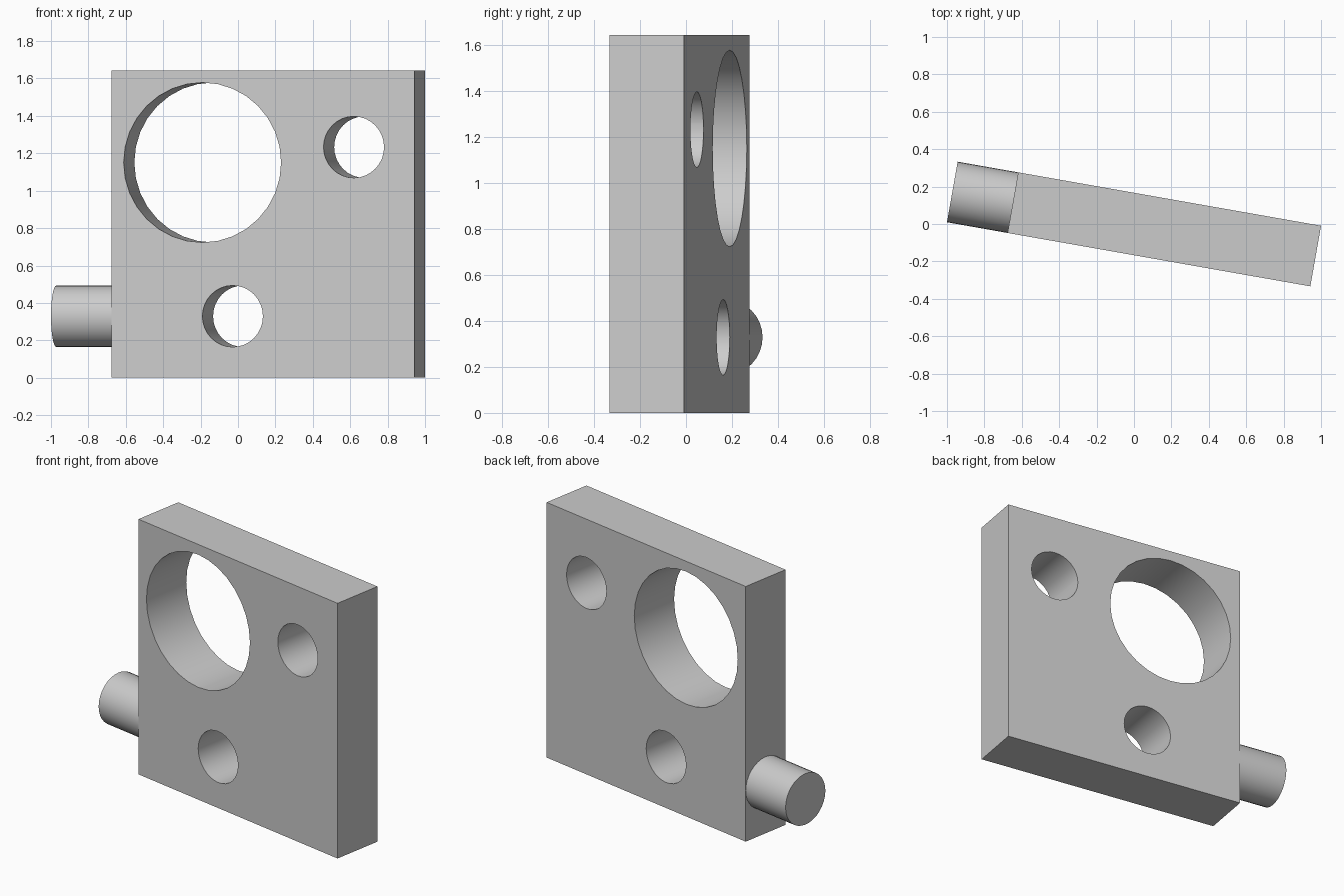
import bpy
from math import radians, pi
from mathutils import Matrix

cube = bpy.data.objects.get("Cube")
if cube:
    bpy.data.objects.remove(cube, do_unlink=True)

U = 0.3288                       # plate thickness, the module of the design
TURN = Matrix.Rotation(radians(-10), 4, 'Z')

grey = bpy.data.materials.new("plain_grey")
grey.use_nodes = True
colour = (0.6, 0.6, 0.6, 1)
grey.diffuse_color = colour
grey.node_tree.nodes["Principled BSDF"].inputs["Base Color"].default_value = colour


def finish(obj, name):
    obj.name = name
    obj.data.name = name
    obj.data.materials.clear()
    obj.data.materials.append(grey)
    return obj


def cylinder(name, radius, length, location, rotation):
    bpy.ops.mesh.primitive_cylinder_add(
        vertices=32, radius=radius * U, depth=length * U,
        location=[c * U for c in location], rotation=rotation)
    return finish(bpy.context.object, name)


# Square plate
bpy.ops.mesh.primitive_cube_add(size=1, location=(U / 2, 0, 2.5 * U))
plate = finish(bpy.context.object, "plate")
plate.scale = (5 * U, U, 5 * U)
bpy.ops.object.transform_apply(location=True, rotation=True, scale=True)

# Round through holes: x, z, radius
for x, z, radius in ((-0.5, 3.5, 1.3), (2, 3.75, 0.5), (0, 1, 0.5)):
    cutter = cylinder("hole_cutter", radius, 2, (x, 0, z), (pi / 2, 0, 0))
    cutter.hide_render = True
    cut = plate.modifiers.new("hole", 'BOOLEAN')
    cut.operation = 'DIFFERENCE'
    cut.solver = 'EXACT'
    cut.object = cutter
    bpy.context.view_layer.objects.active = plate
    bpy.ops.object.modifier_apply(modifier=cut.name)
    bpy.data.objects.remove(cutter, do_unlink=True)

# Round peg on the right edge
peg = cylinder("side_peg", 0.5, 1, (-2.5, 0, 1), (0, pi / 2, 0))

# Smooth the round walls and turn the whole model
bpy.context.view_layer.update()
for part in (plate, peg):
    bpy.ops.object.select_all(action='DESELECT')
    part.select_set(True)
    bpy.context.view_layer.objects.active = part
    bpy.ops.object.shade_smooth_by_angle(angle=radians(30))
    part.matrix_world = TURN @ part.matrix_world
